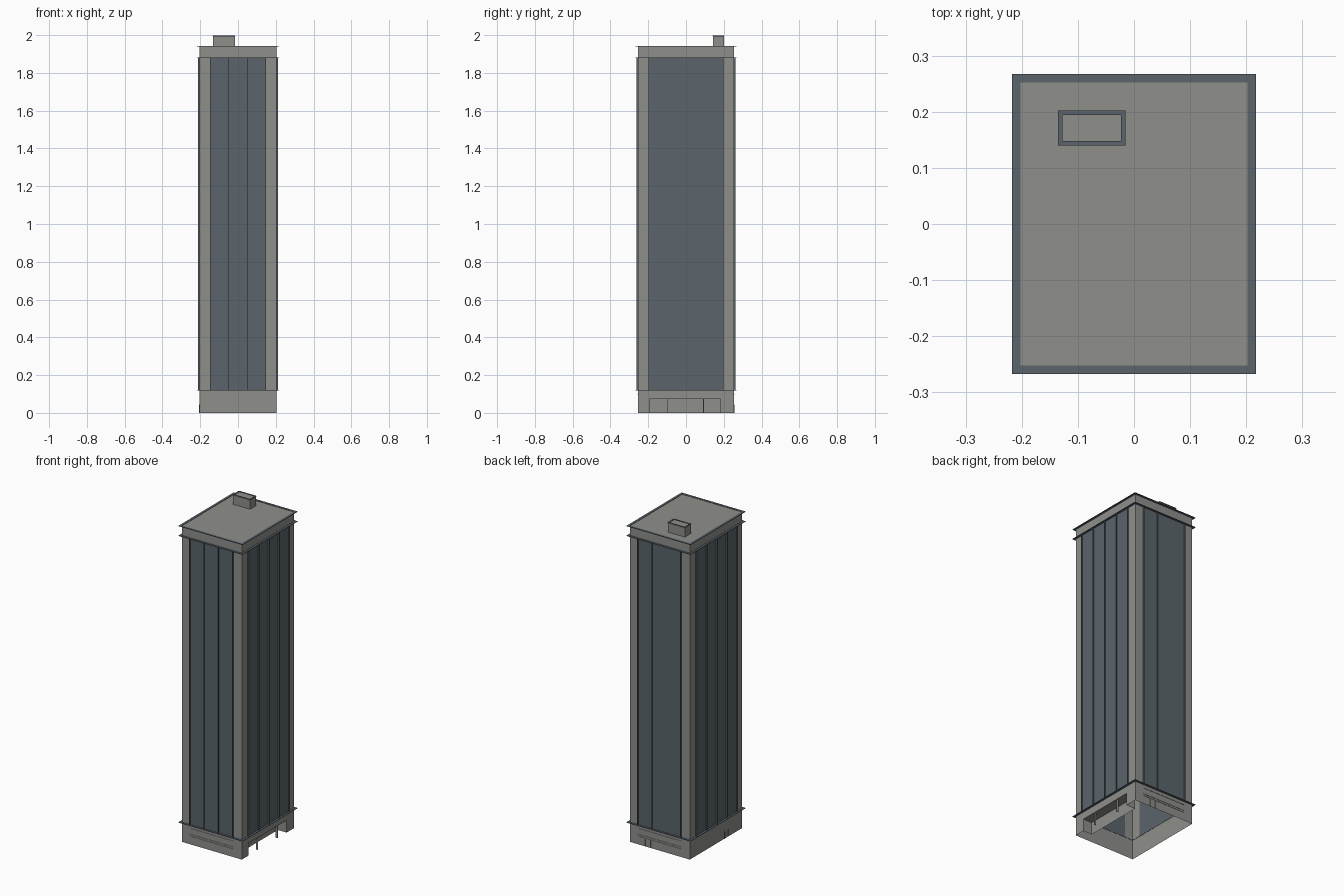
import bpy, bmesh
from mathutils import Vector

if "Cube" in bpy.data.objects:
    bpy.data.objects.remove(bpy.data.objects["Cube"])

X, Y = 0.204, 0.254             # half sizes of the tower
Z1, Z2, Z3 = 0.12, 1.88, 1.94   # base top, window top, roof


def mat(name, rgb):
    m = bpy.data.materials.new(name)
    m.diffuse_color = (*rgb, 1)
    m.use_nodes = True
    m.node_tree.nodes["Principled BSDF"].inputs["Base Color"].default_value = m.diffuse_color
    return m


CONCRETE = mat("warm grey concrete", (0.275, 0.28, 0.26))
GLASS = mat("blue grey glass", (0.103, 0.130, 0.149))


def finish(name, bm, material):
    me = bpy.data.meshes.new(name)
    bm.to_mesh(me)
    bm.free()
    me.materials.append(material)
    ob = bpy.data.objects.new(name, me)
    bpy.context.collection.objects.link(ob)
    return ob


def quad(bm, *pts):
    bm.faces.new([bm.verts.new(p) for p in pts])


def box(bm, lo, hi):
    lo, hi = Vector(lo), Vector(hi)
    vs = bmesh.ops.create_cube(bm, size=1)["verts"]
    for v in vs:
        v.co = Vector([(lo[i] + hi[i]) / 2 + v.co[i] * (hi[i] - lo[i]) for i in range(3)])


def ring(bm, x0, x1, y0, y1, w, z, t):
    """Flat rectangular frame, width w, outer edges given."""
    out = [(x0, y0), (x1, y0), (x1, y1), (x0, y1)]
    inn = [(x0 + w, y0 + w), (x1 - w, y0 + w), (x1 - w, y1 - w), (x0 + w, y1 - w)]
    for i in range(4):
        j = (i + 1) % 4
        a, b, c, d = out[i], out[j], inn[j], inn[i]
        quad(bm, (*a, z + t), (*b, z + t), (*c, z + t), (*d, z + t))
        quad(bm, (*d, z), (*c, z), (*b, z), (*a, z))
        quad(bm, (*a, z), (*b, z), (*b, z + t), (*a, z + t))
        quad(bm, (*c, z), (*d, z), (*d, z + t), (*c, z + t))


# Each side: name, outward direction, direction along the wall, half length, distance
SIDES = [("front", (0, -1), (1, 0), X, Y), ("right", (1, 0), (0, 1), Y, X),
         ("back", (0, 1), (-1, 0), X, Y), ("left", (-1, 0), (0, -1), Y, X)]
FIN_PARTS = {"front": (0, 1 / 3, 2 / 3, 1), "back": (0, 1 / 3, 1),
             "right": (0, .25, .5, .75, 1), "left": (0, .25, .5, .75, 1)}

for name, n, u, half, dist in SIDES:
    def P(s, d, z):
        """Point at s along the wall, d out of it, at height z."""
        return (u[0] * s + n[0] * (dist + d), u[1] * s + n[1] * (dist + d), z)

    def wall(bm, s0, s1, z0, z1, d=0):
        quad(bm, P(s0, d, z0), P(s1, d, z0), P(s1, d, z1), P(s0, d, z1))

    def plate(bm, s0, s1, d0, d1, z0, z1):
        a, b = P(s0, d0, z0), P(s1, d1, z1)
        box(bm, [min(p) for p in zip(a, b)], [max(p) for p in zip(a, b)])

    g = half - 0.057  # half width of the glazing

    # corner piers and top band
    bm = bmesh.new()
    wall(bm, -half, -g, Z1, Z2)
    wall(bm, g, half, Z1, Z2)
    wall(bm, -half, half, Z2, Z3)
    finish(name + "_piers_and_band", bm, CONCRETE)

    # glazing
    bm = bmesh.new()
    wall(bm, -g, g, Z1, Z2)
    finish(name + "_glazing", bm, GLASS)

    # thin upright fins
    bm = bmesh.new()
    for f in FIN_PARTS[name]:
        s = -g + 2 * g * f
        plate(bm, s - 0.0006, s + 0.0006, 0, 0.009, Z1, Z2)
    finish(name + "_fins", bm, GLASS)

    # base wall, with a recessed entrance on the right side
    bm = bmesh.new()
    if name == "right":
        a, b, h, d = -0.19, 0.18, 0.075, -0.06
        wall(bm, -half, a, 0, Z1)
        wall(bm, b, half, 0, Z1)
        wall(bm, a, b, h, Z1)
        wall(bm, a, b, 0, h, d)
        quad(bm, P(a, d, h), P(b, d, h), P(b, 0, h), P(a, 0, h))
        quad(bm, P(a, 0, 0), P(a, d, 0), P(a, d, h), P(a, 0, h))
        quad(bm, P(b, d, 0), P(b, 0, 0), P(b, 0, h), P(b, d, h))
        for s in (-0.097, 0.093):
            plate(bm, s - 0.002, s + 0.002, -0.012, 0, 0, h)
    else:
        wall(bm, -half, half, 0, Z1)
    finish(name + "_base_wall", bm, CONCRETE)

    # thin ledges on the front and back base
    if name in ("front", "back"):
        bm = bmesh.new()
        for z in (0.05, 0.062, 0.098):
            plate(bm, -0.145, 0.145, 0, 0.002, z, z + 0.0008)
        finish(name + "_base_ledges", bm, CONCRETE)

    # small service door frame
    if name in ("left", "back"):
        bm = bmesh.new()
        c = 0.1 if name == "left" else -0.08
        for s in (c - 0.018, c + 0.018):
            plate(bm, s - 0.0006, s + 0.0006, 0, 0.003, 0, 0.045)
        finish(name + "_door_frame", bm, CONCRETE)

# projecting ledges around the tower
bm = bmesh.new()
for z in (Z1, Z2, Z3):
    ring(bm, -X - 0.013, X + 0.013, -Y - 0.013, Y + 0.013, 0.0145, z - 0.001, 0.003)
finish("tower_ledges", bm, GLASS)

# roof
bm = bmesh.new()
quad(bm, (-X, -Y, Z3), (X, -Y, Z3), (X, Y, Z3), (-X, Y, Z3))
finish("roof", bm, CONCRETE)

# roof hut with a thin capping frame
bm = bmesh.new()
box(bm, (-0.133, 0.142, Z3), (-0.017, 0.2, 1.996))
finish("roof_hut", bm, CONCRETE)
bm = bmesh.new()
ring(bm, -0.135, -0.015, 0.14, 0.202, 0.008, 1.998, 0.002)
finish("roof_hut_cap", bm, GLASS)
